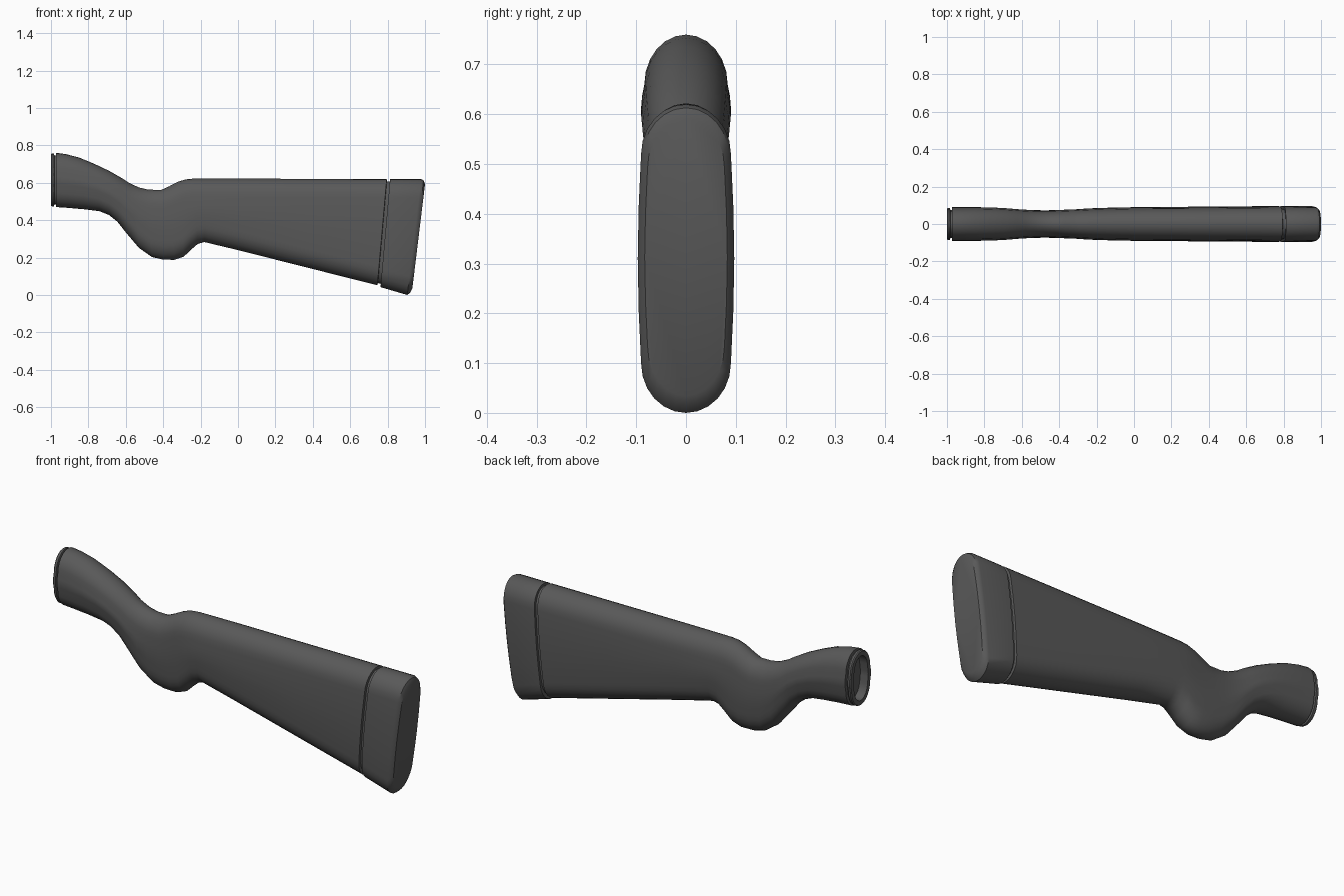
import bpy
import bmesh
import math
from mathutils import Vector

if "Cube" in bpy.data.objects:
    bpy.data.objects.remove(bpy.data.objects["Cube"], do_unlink=True)

# Single dark grey finish
grey = bpy.data.materials.new("dark_grey")
grey.use_nodes = True
COLOUR = (0.1, 0.1, 0.1, 1.0)
grey.diffuse_color = COLOUR
grey.node_tree.nodes["Principled BSDF"].inputs["Base Color"].default_value = COLOUR

CAP_STEPS = 6


def section(xt, zt, xb, zb, half, inset=0.0):
    """Rounded slab outline between a top point and a bottom point."""
    top, bottom = Vector((xt, 0, zt)), Vector((xb, 0, zb))
    down = (bottom - top).normalized()
    top, bottom = top + down * inset, bottom - down * inset
    height, half = (bottom - top).length, half - inset
    cap = min(0.1, height * 0.36)
    side = []
    for i in range(CAP_STEPS + 1):
        a = math.pi / 2 * i / CAP_STEPS
        side.append((half * 0.93 * math.sin(a), cap * (1 - math.cos(a))))
    for t, bulge in ((0.25, 0.98), (0.5, 1.0), (0.75, 0.98)):
        side.append((half * bulge, cap + (height - 2 * cap) * t))
    side += [(w, height - d) for w, d in reversed(side[:CAP_STEPS + 1])]
    ring = side + [(-w, d) for w, d in reversed(side[1:-1])]
    return [top + down * d + Vector((0, w, 0)) for w, d in ring]


def loft(name, stations):
    """Skin a closed body over the stations, with a flat face at each end."""
    bm = bmesh.new()
    rings = [[bm.verts.new(p) for p in section(*s)] for s in stations]
    n = len(rings[0])
    for a, b in zip(rings, rings[1:]):
        for i in range(n):
            j = (i + 1) % n
            bm.faces.new((a[i], a[j], b[j], b[i]))
    bm.faces.new(rings[0])
    bm.faces.new(list(reversed(rings[-1])))
    bmesh.ops.recalc_face_normals(bm, faces=bm.faces)
    mesh = bpy.data.meshes.new(name)
    bm.to_mesh(mesh)
    bm.free()
    mesh.materials.append(grey)
    obj = bpy.data.objects.new(name, mesh)
    bpy.context.collection.objects.link(obj)
    bpy.ops.object.select_all(action='DESELECT')
    obj.select_set(True)
    bpy.context.view_layer.objects.active = obj
    bpy.ops.object.shade_smooth_by_angle(angle=math.radians(32))
    return obj


# Hollow front socket, lip and narrow groove: (x, inset)
FRONT = [(-0.955, 0.03), (-1.0, 0.03), (-1.0, 0.008), (-0.995, 0.004),
         (-0.984, 0.004), (-0.982, 0.014), (-0.974, 0.014), (-0.972, 0.0)]
socket = [(x, 0.76, x, 0.47, 0.09, inset) for x, inset in FRONT]

# Wrist, grip and tapering stock: top x, top z, bottom x, bottom z, half width
body = [
    (-0.92, 0.753, -0.91, 0.466, 0.09),
    (-0.85, 0.735, -0.82, 0.458, 0.09),
    (-0.77, 0.702, -0.74, 0.448, 0.088),
    (-0.69, 0.664, -0.69, 0.428, 0.085),
    (-0.62, 0.624, -0.645, 0.392, 0.08),
    (-0.58, 0.598, -0.6, 0.335, 0.077),
    (-0.53, 0.575, -0.53, 0.252, 0.074),
    (-0.48, 0.563, -0.46, 0.203, 0.073),
    (-0.41, 0.562, -0.4, 0.189, 0.075),
    (-0.37, 0.58, -0.34, 0.188, 0.077),
    (-0.32, 0.606, -0.29, 0.205, 0.079),
    (-0.28, 0.618, -0.25, 0.243, 0.082),
    (-0.24, 0.622, -0.215, 0.273, 0.084),
    (-0.18, 0.622, -0.18, 0.283, 0.086),
    (0.0, 0.622, 0.0, 0.24, 0.09),
    (0.4, 0.621, 0.38, 0.144, 0.093),
    (0.795, 0.62, 0.745, 0.052, 0.096),
]
# Recessed neck that leaves a groove before the pad
neck = [(0.797, 0.62, 0.747, 0.052, 0.096, 0.012),
        (0.82, 0.62, 0.77, 0.045, 0.096, 0.012)]
loft("stock", socket + body + neck)

# Butt pad with a bevelled rear edge
loft("butt_pad", [
    (0.813, 0.62, 0.762, 0.042, 0.096),
    (0.978, 0.62, 0.905, 0.0, 0.097),
    (0.992, 0.613, 0.919, 0.011, 0.093),
    (1.0, 0.592, 0.932, 0.034, 0.083),
])
